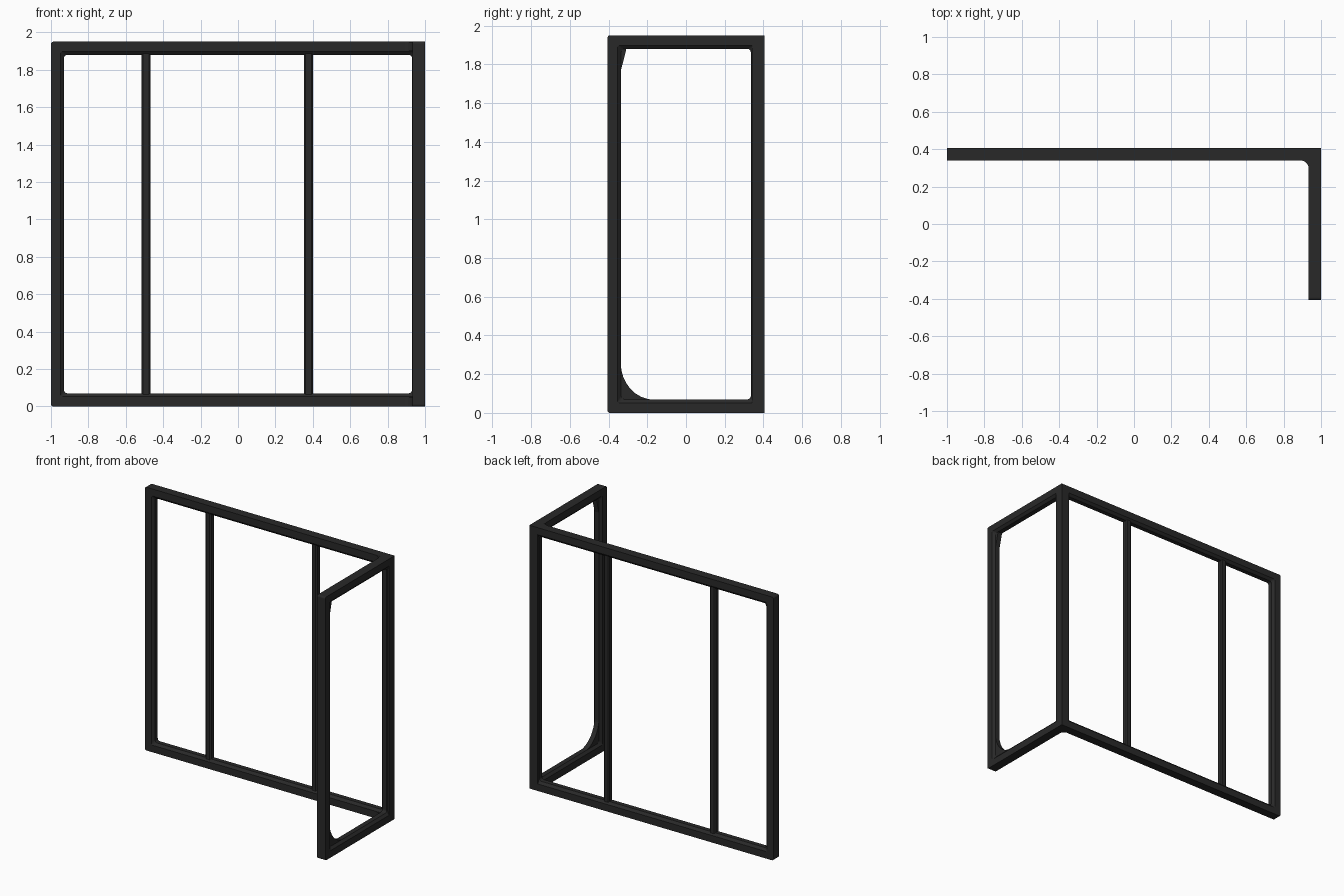
import bpy, bmesh, math
from mathutils import Vector

if "Cube" in bpy.data.objects:
    bpy.data.objects.remove(bpy.data.objects["Cube"])

H = 1.95      # height
HALF = 0.405  # half depth
mat = bpy.data.materials.new("charcoal black")
mat.diffuse_color = (0.022, 0.022, 0.022, 1)
mat.use_nodes = True
mat.node_tree.nodes["Principled BSDF"].inputs["Base Color"].default_value = mat.diffuse_color


def finish(bm, name):
    bmesh.ops.remove_doubles(bm, verts=bm.verts, dist=0.0002)
    bmesh.ops.recalc_face_normals(bm, faces=bm.faces)
    me = bpy.data.meshes.new(name)
    bm.to_mesh(me)
    bm.free()
    me.materials.append(mat)
    ob = bpy.data.objects.new(name, me)
    bpy.context.collection.objects.link(ob)
    return ob


def rounded_rect(u0, u1, v0, v1, radii, seg=4):
    """Loop around a rectangle, one radius per corner (from upper right, anticlockwise)."""
    pts = []
    corners = [(u1, v1, -1, -1), (u0, v1, 1, -1), (u0, v0, 1, 1), (u1, v0, -1, 1)]
    for i, (cu, cv, su, sv) in enumerate(corners):
        r = radii[i]
        for k in range(seg + 1):
            a = math.radians(90 * i + 90 * k / seg)
            pts.append((cu + su * r + r * math.cos(a), cv + sv * r + r * math.sin(a)))
    return pts


def frame(name, u0, u1, d0, d1, outer, place):
    """Mitred closed frame with a stepped-in, chamfered inner lip."""
    sections = [(0, d0, outer), (0, d1, outer), (0.052, d1, [0.01] * 4),
                (0.07, d1 - 0.016, [0.018] * 4), (0.07, d0 + 0.016, [0.018] * 4),
                (0.052, d0, [0.01] * 4)]
    bm = bmesh.new()
    rings = [[bm.verts.new(place(u, v, d)) for u, v in
              rounded_rect(u0 + i, u1 - i, i, H - i, rad)] for i, d, rad in sections]
    n = len(rings[0])
    for a, b in zip(rings, rings[1:] + rings[:1]):
        for k in range(n):
            bm.faces.new((a[k], a[(k + 1) % n], b[(k + 1) % n], b[k]))
    return finish(bm, name)


def prism(name, outline, d0, d1, place):
    bm = bmesh.new()
    face = bm.faces.new([bm.verts.new(place(u, v, d0)) for u, v in outline])
    new = bmesh.ops.extrude_face_region(bm, geom=[face])["geom"]
    shift = Vector(place(0, 0, d1)) - Vector(place(0, 0, d0))
    bmesh.ops.translate(bm, vec=shift, verts=[v for v in new if isinstance(v, bmesh.types.BMVert)])
    return finish(bm, name)


def in_back(u, v, d):
    return (u, d, v)


def in_side(u, v, d):
    return (d, u, v)


def in_plan(u, v, d):
    return (u, v, d)


# Wide back frame and narrow side frame sharing the corner post
frame("back_frame", -1, 1, 0.34, HALF, [0, 0.012, 0.012, 0], in_back)
frame("side_frame", -HALF, HALF, 0.932, 1, [0, 0.012, 0.012, 0], in_side)

# Two slim upright bars in the back frame, with chamfered edges
for name, x in (("left_mullion", -0.492), ("right_mullion", 0.377)):
    w, c, y0, y1 = 0.023, 0.008, 0.35, 0.395
    prism(name, [(x - w, y0 + c), (x - w + c, y0), (x + w - c, y0), (x + w, y0 + c),
                 (x + w, y1 - c), (x + w - c, y1), (x - w + c, y1), (x - w, y1 - c)],
          0.04, H - 0.04, in_plan)

# Curved gusset at the foot and small sloped gusset at the head of the side frame
curve = [(-0.165 - 0.172 * math.sin(a), 0.258 - 0.19 * math.cos(a))
         for a in [math.radians(90 * k / 8) for k in range(9)]]
prism("foot_gusset", [(-0.35, 0.05), (-0.165, 0.05)] + curve + [(-0.35, 0.258)],
      0.948, 0.984, in_side)
prism("head_gusset", [(-0.35, 1.77), (-0.336, 1.77), (-0.32, 1.83), (-0.307, 1.885),
                      (-0.307, 1.9), (-0.35, 1.9)], 0.948, 0.984, in_side)

# Rounded fillets where the rails meet in the corner
for name, z0, z1 in (("bottom_corner_fillet", 0.001, 0.05), ("top_corner_fillet", H - 0.05, H - 0.001)):
    arc = [(0.885 + 0.048 * math.sin(a), 0.3 + 0.041 * math.cos(a))
           for a in [math.radians(90 * k / 6) for k in range(7)]]
    prism(name, arc + [(0.95, 0.3), (0.95, 0.36), (0.885, 0.36)], z0, z1, in_plan)
